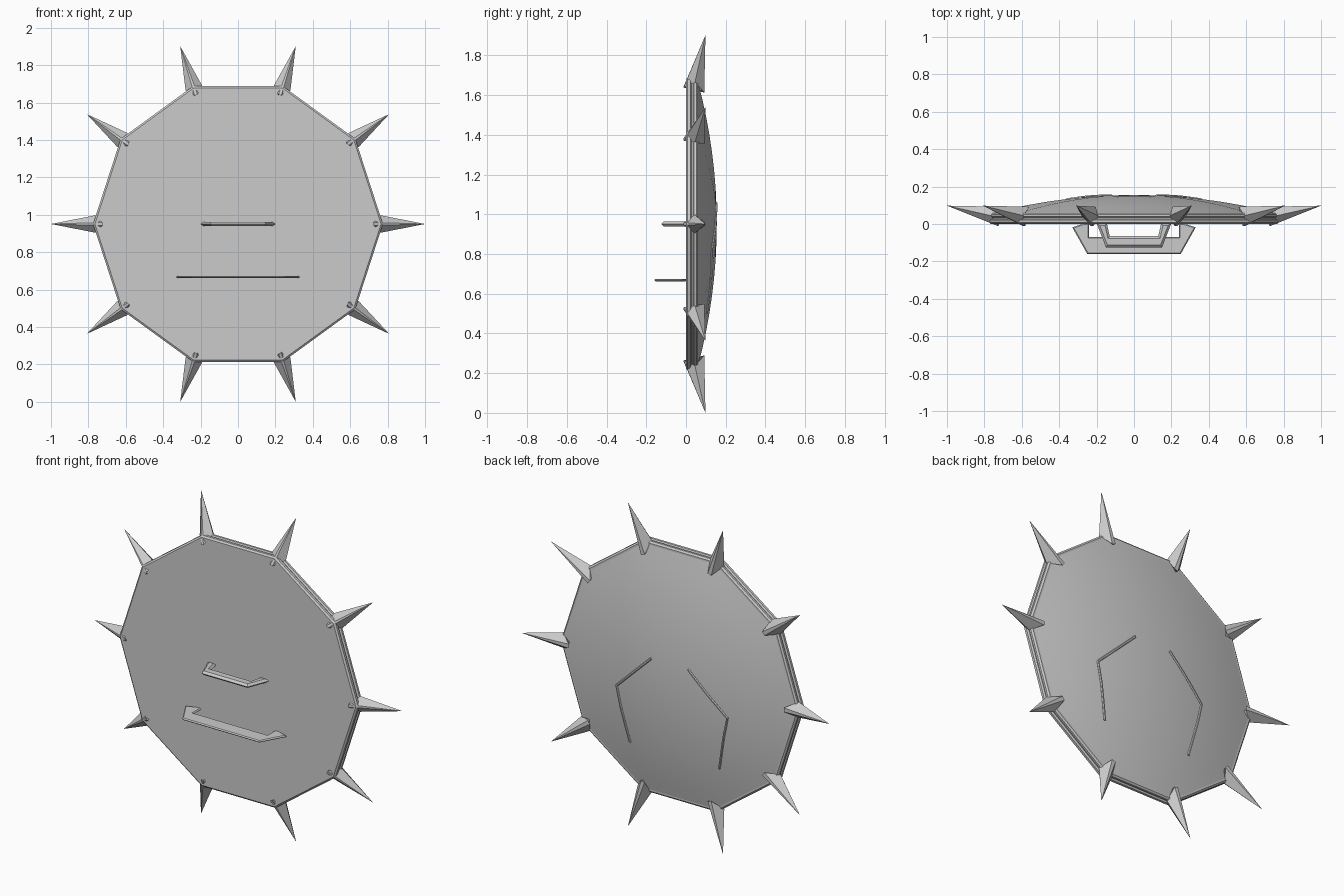
import bpy, bmesh, math
from mathutils import Vector

cube = bpy.data.objects.get("Cube")
if cube:
    bpy.data.objects.remove(cube)

SIDES = 10
STEP = math.tau / SIDES
MID = 0.951          # height of the shield centre
DOME_R, DOME_Y, DOME_H = 0.755, 0.06, 0.095

steel = bpy.data.materials.new("grey_steel")
steel.use_nodes = True
grey = (0.6, 0.6, 0.6, 1)
steel.diffuse_color = grey
steel.node_tree.nodes["Principled BSDF"].inputs["Base Color"].default_value = grey


def finish(name, bm, smooth=None):
    bmesh.ops.recalc_face_normals(bm, faces=bm.faces[:])
    mesh = bpy.data.meshes.new(name)
    bm.to_mesh(mesh)
    bm.free()
    mesh.materials.append(steel)
    obj = bpy.data.objects.new(name, mesh)
    bpy.context.collection.objects.link(obj)
    if smooth:
        bpy.ops.object.select_all(action='DESELECT')
        obj.select_set(True)
        bpy.context.view_layer.objects.active = obj
        bpy.ops.object.shade_smooth_by_angle(angle=math.radians(smooth))
    return obj


def polar(r, a, y, t=0):
    """Point at radius r and angle a, shifted t sideways along the rim."""
    return Vector((r * math.cos(a) - t * math.sin(a), y,
                   MID + r * math.sin(a) + t * math.cos(a)))


def lathe(name, profile, smooth=None):
    """Ten-sided lathe about the y axis; radius zero closes to a point."""
    bm = bmesh.new()
    rings = []
    for r, y in profile:
        if r == 0:
            rings.append([bm.verts.new((0, y, MID))] * SIDES)
        else:
            rings.append([bm.verts.new(polar(r, i * STEP, y)) for i in range(SIDES)])
    for a, b in zip(rings, rings[1:]):
        for i in range(SIDES):
            j = (i + 1) % SIDES
            bm.faces.new(list(dict.fromkeys((a[i], a[j], b[j], b[i]))))
    return finish(name, bm, smooth)


# Flat front board with a grooved rim
lathe("front_board", [(0, 0), (0.765, 0), (0.775, 0.008), (0.775, 0.022),
                      (0.765, 0.028), (0.765, 0.034), (0.775, 0.04),
                      (0.775, 0.052), (0.765, 0.06), (0.74, 0.06)])


# Shallow dome on the back
def dome_y(r):
    return DOME_Y + DOME_H * (1 - (r / DOME_R) ** 2)


lathe("back_dome", [(DOME_R * k / 8, dome_y(DOME_R * k / 8)) for k in range(8, -1, -1)], 40)

# Four-sided spikes at the corners
for i in range(SIDES):
    a = i * STEP
    bm = bmesh.new()
    tip = bm.verts.new(polar(1, a, 0.098))
    base = [bm.verts.new(polar(r, a, y, t)) for r, y, t in
            ((0.725, -0.012, -0.008), (0.725, -0.012, 0.008), (0.765, 0.045, 0.046),
             (0.70, 0.092, 0.012), (0.70, 0.092, -0.012), (0.765, 0.045, -0.046))]
    for p, q in zip(base, base[1:] + base[:1]):
        bm.faces.new((p, q, tip))
    bm.faces.new(base)
    finish(f"spike_{i + 1}", bm)


# Flat grips on the front, bevelled towards the edges
def grip(name, half, z, thick, edge):
    outline = half + [(-x, y) for x, y in reversed(half)]
    n = len(outline)
    bm = bmesh.new()
    pts = [Vector((x, y, 0)) for x, y in outline]
    inset = []
    for i, p in enumerate(pts):
        d0 = (p - pts[i - 1]).normalized()
        d1 = (pts[(i + 1) % n] - p).normalized()
        n0, n1 = Vector((d0.y, -d0.x, 0)), Vector((d1.y, -d1.x, 0))
        inset.append(p - (n0 + n1) * edge / (1 + n0.dot(n1)))
    mid = [bm.verts.new((p.x, p.y, z)) for p in pts]
    for s in (1, -1):
        cap = [bm.verts.new((p.x, p.y, z + s * thick / 2)) for p in inset]
        for i in range(n):
            j = (i + 1) % n
            bm.faces.new((mid[i], mid[j], cap[j], cap[i]))
        bm.faces.new(cap)
    finish(name, bm)


grip("hand_grip", [(0.13, -0.065), (0.145, 0.004), (0.20, 0.004), (0.15, -0.125)][::-1],
     MID, 0.024, 0.012)
grip("arm_grip", [(0.20, -0.07), (0.24, -0.07), (0.24, 0.004), (0.27, 0.002),
                  (0.33, -0.018), (0.25, -0.16)][::-1], 0.668, 0.012, 0.006)


# Bent raised rods following the dome
def on_dome(x, z):
    r = max(x * math.cos(a) + z * math.sin(a)
            for a in ((k + 0.5) * STEP for k in range(SIDES)))
    return Vector((x, dome_y(r / math.cos(STEP / 2)) + 0.002, MID + z))


for side, label in ((1, "left"), (-1, "right")):
    corners = [Vector((side * x, z)) for x, z in ((0.12, 0.105), (0.36, -0.125), (0.29, -0.45))]
    path = [p.lerp(q, k / 8) for p, q in zip(corners, corners[1:]) for k in range(8)]
    path.append(corners[-1])
    bm = bmesh.new()
    rings = []
    for i, p in enumerate(path):
        d = (path[min(i + 1, len(path) - 1)] - path[max(i - 1, 0)]).normalized()
        across = Vector((-d.y, 0, d.x))
        c = on_dome(*p)
        rings.append([bm.verts.new(c + 0.007 * (across * math.cos(k * math.tau / 6)
                                                + Vector((0, 1, 0)) * math.sin(k * math.tau / 6)))
                      for k in range(6)])
    for a, b in zip(rings, rings[1:]):
        for k in range(6):
            bm.faces.new((a[k], a[k - 1], b[k - 1], b[k]))
    bm.faces.new(rings[0])
    bm.faces.new(rings[-1])
    finish(f"{label}_back_rod", bm)
